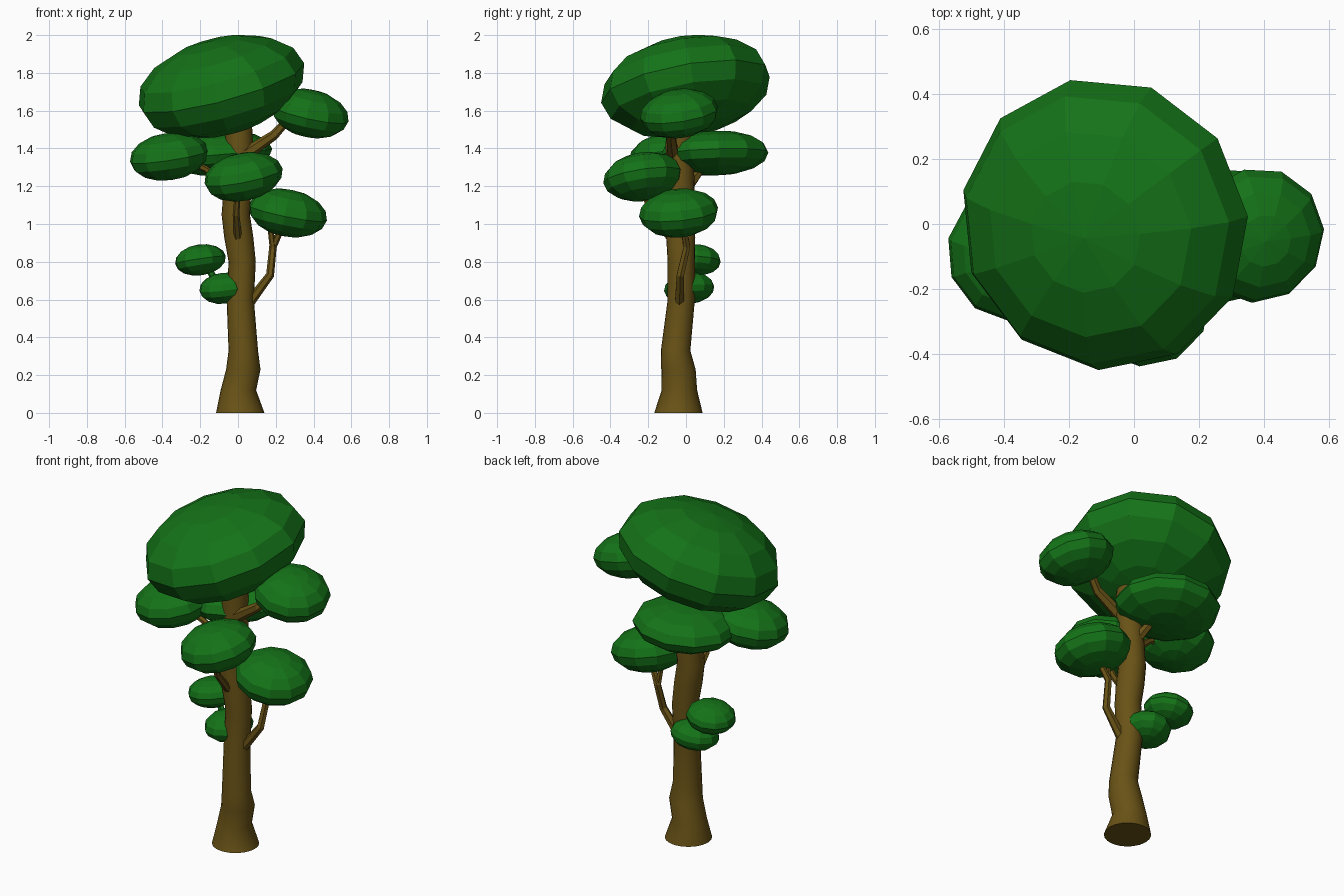
import bpy, bmesh
from math import cos, sin, pi, radians
from mathutils import Vector, Matrix

if "Cube" in bpy.data.objects:
    bpy.data.objects.remove(bpy.data.objects["Cube"])

UP = Vector((0, 0, 1))


def material(name, rgb):
    m = bpy.data.materials.new(name)
    m.diffuse_color = (*rgb, 1)
    m.use_nodes = True
    m.node_tree.nodes["Principled BSDF"].inputs["Base Color"].default_value = m.diffuse_color
    return m


BARK = material("bark", (0.14, 0.085, 0.008))
LEAF = material("leaves", (0.007, 0.17, 0.009))


def finish(name, bm, mat):
    bmesh.ops.recalc_face_normals(bm, faces=bm.faces)
    me = bpy.data.meshes.new(name)
    bm.to_mesh(me)
    bm.free()
    me.materials.append(mat)
    ob = bpy.data.objects.new(name, me)
    bpy.context.collection.objects.link(ob)
    return ob


def tube(name, path, sides, mat, level=False):
    """Tapered tube through (x, y, z, radius) points; level keeps rings horizontal."""
    bm = bmesh.new()
    pts = [Vector(p[:3]) for p in path]
    rings = []
    for i, p in enumerate(path):
        tangent = pts[min(i + 1, len(pts) - 1)] - pts[max(i - 1, 0)]
        q = UP.rotation_difference(UP if level else tangent.normalized())
        ring = []
        for k in range(sides):
            a = 2 * pi * k / sides
            ring.append(bm.verts.new(pts[i] + q @ Vector((cos(a), sin(a), 0)) * p[3]))
        rings.append(ring)
    for r, s in zip(rings, rings[1:]):
        for k in range(sides):
            n = (k + 1) % sides
            bm.faces.new((r[k], r[n], s[n], s[k]))
    bm.faces.new(rings[0][::-1])
    bm.faces.new(rings[-1])
    return finish(name, bm, mat)


def clump(name, centre, radius, height, slope_x, slope_y):
    """Faceted flattened ball, tilted so it rises along x and y by the given slopes."""
    bm = bmesh.new()
    bmesh.ops.create_uvsphere(bm, u_segments=11, v_segments=8, radius=1)
    tilt = UP.rotation_difference(Vector((-slope_x, -slope_y, 1)).normalized())
    bm.transform(Matrix.Translation(centre) @ tilt.to_matrix().to_4x4()
                 @ Matrix.Rotation(radians(12.5), 4, 'Z')
                 @ Matrix.Diagonal((radius, radius, height, 1)))
    return finish(name, bm, LEAF)


# Trunk with flared foot and gentle bends
trunk = tube("trunk", [
    (0.012, -0.04, 0, 0.128), (0.002, -0.035, 0.12, 0.094), (0.028, -0.04, 0.23, 0.091),
    (0.028, -0.055, 0.33, 0.078), (0.012, -0.025, 0.6, 0.072), (0.022, -0.025, 0.8, 0.072),
    (0.004, -0.028, 0.93, 0.077), (-0.012, -0.03, 1.05, 0.075), (0, -0.028, 1.22, 0.073),
    (0.007, -0.035, 1.42, 0.073), (0.0, -0.03, 1.6, 0.07)], 20, BARK, True)
bpy.context.view_layer.objects.active = trunk
trunk.select_set(True)
bpy.ops.object.shade_smooth_by_angle(angle=radians(35))

# Branches
tube("lower_right_branch", [(0.05, -0.035, 0.57, 0.028), (0.17, -0.03, 0.73, 0.022),
     (0.185, 0.005, 0.88, 0.02), (0.25, -0.02, 1.02, 0.015)], 6, BARK)
tube("lower_right_fork", [(0.185, 0.0, 0.87, 0.017), (0.165, -0.02, 1.03, 0.014)], 6, BARK)
tube("upper_right_branch", [(0.04, -0.07, 1.37, 0.035), (0.19, -0.08, 1.47, 0.026),
     (0.28, -0.05, 1.57, 0.02)], 6, BARK)
tube("left_branch", [(-0.03, -0.06, 1.17, 0.025), (-0.17, -0.08, 1.29, 0.018),
     (-0.3, -0.09, 1.35, 0.014)], 6, BARK)
tube("front_branch", [(0, -0.08, 0.92, 0.022), (-0.01, -0.18, 1.05, 0.018),
     (0, -0.24, 1.2, 0.014)], 6, BARK)
tube("back_branch", [(0, 0, 1.18, 0.03), (-0.08, 0.12, 1.35, 0.02)], 6, BARK)
tube("shoot", [(-0.11, 0.03, 0.68, 0.018), (-0.18, 0.05, 0.81, 0.018)], 6, LEAF)

# Foliage clumps
clump("crown", (-0.09, 0, 1.728), 0.458, 0.25, 0.27, 0.18)
clump("upper_right_foliage", (0.38, -0.035, 1.585), 0.21, 0.125, -0.22, 0.15)
clump("left_foliage", (-0.365, -0.09, 1.357), 0.213, 0.125, 0.15, 0.1)
clump("front_foliage", (0.028, -0.228, 1.25), 0.213, 0.125, 0.2, 0.15)
clump("lower_right_foliage", (0.262, -0.037, 1.058), 0.213, 0.125, -0.2, 0.1)
clump("back_foliage", (-0.105, 0.155, 1.375), 0.288, 0.118, 0.08, 0.03)
clump("small_upper_foliage", (-0.2, 0.05, 0.81), 0.137, 0.082, 0.15, -0.05)
clump("small_lower_foliage", (-0.073, 0.018, 0.66), 0.135, 0.082, 0.12, 0.1)
